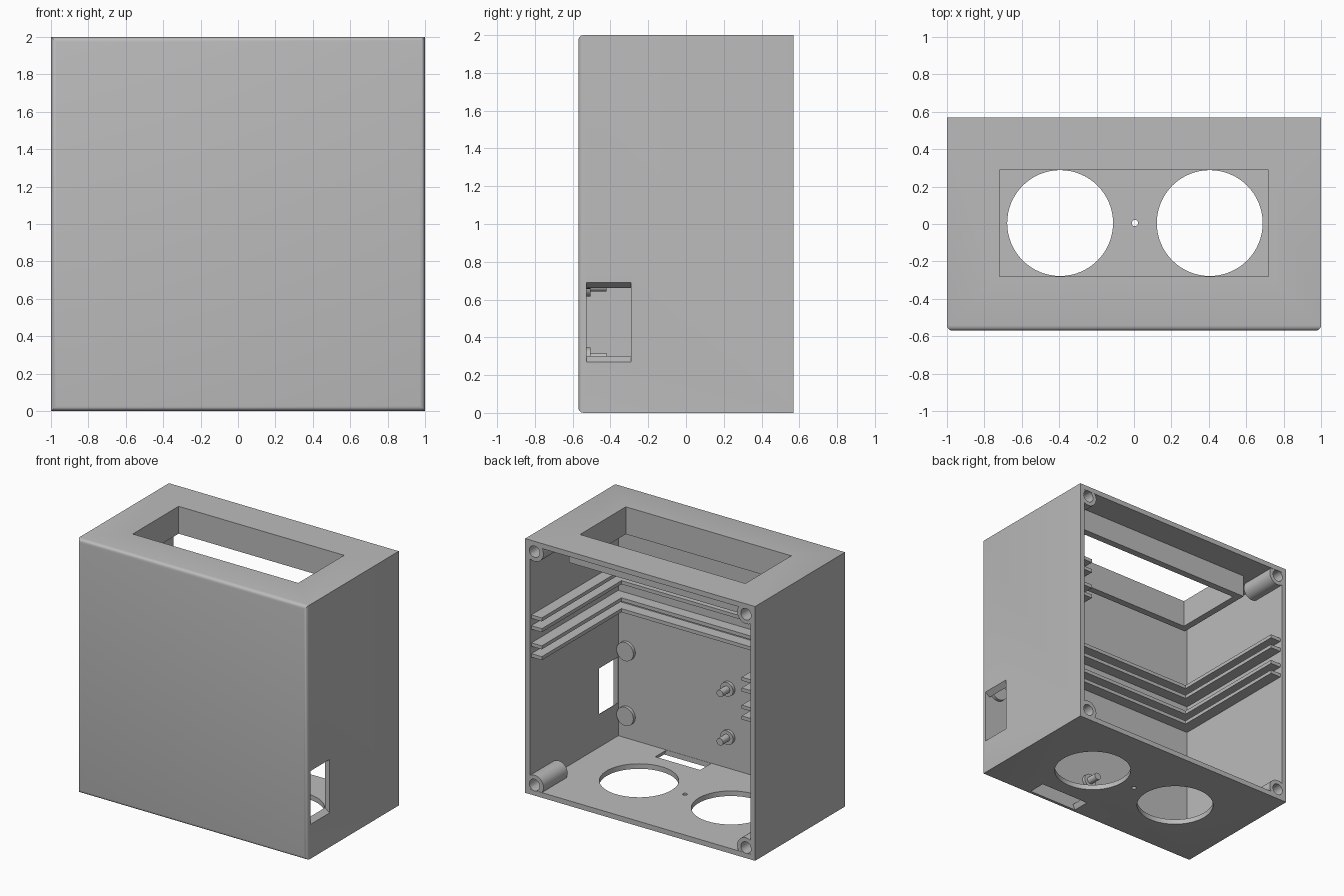
import bpy, bmesh, math
from mathutils import Matrix, Vector

if "Cube" in bpy.data.objects:
    bpy.data.objects.remove(bpy.data.objects["Cube"], do_unlink=True)

GREY = (0.5, 0.5, 0.5, 1)
mat = bpy.data.materials.new("plain grey")
mat.use_nodes = True
mat.diffuse_color = GREY
mat.node_tree.nodes["Principled BSDF"].inputs["Base Color"].default_value = GREY


def make(name, bm):
    bmesh.ops.recalc_face_normals(bm, faces=bm.faces)
    mesh = bpy.data.meshes.new(name)
    bm.to_mesh(mesh)
    bm.free()
    ob = bpy.data.objects.new(name, mesh)
    mesh.materials.append(mat)
    bpy.context.collection.objects.link(ob)
    return ob


def box_mesh(lo, hi):
    bm = bmesh.new()
    lo, hi = Vector(lo), Vector(hi)
    size = Matrix.Diagonal((*(hi - lo), 1))
    bmesh.ops.create_cube(bm, size=1, matrix=Matrix.Translation((lo + hi) / 2) @ size)
    return bm


def box(name, lo, hi):
    return make(name, box_mesh(lo, hi))


def cylinder(name, start, axis, length, radius, sides=48):
    bm = bmesh.new()
    axis = Vector(axis)
    turn = axis.to_track_quat('Z', 'Y').to_matrix().to_4x4()
    place = Matrix.Translation(Vector(start) + axis * length / 2) @ turn
    bmesh.ops.create_cone(bm, cap_ends=True, segments=sides, radius1=radius,
                          radius2=radius, depth=length, matrix=place)
    return make(name, bm)


def combine(target, tool, operation):
    mod = target.modifiers.new("combine", 'BOOLEAN')
    mod.operation, mod.object, mod.solver = operation, tool, 'EXACT'
    bpy.context.view_layer.objects.active = target
    bpy.ops.object.modifier_apply(modifier=mod.name)
    bpy.data.objects.remove(tool, do_unlink=True)


def cut(tool):
    combine(case, tool, 'DIFFERENCE')


def add(tool):
    combine(case, tool, 'UNION')


W, D, H, T = 1.0, 0.57, 2.0, 0.04      # half width, half depth, height, wall

# Case: box with rounded front edges, hollowed from the back
bm = box_mesh((-W, -D, 0), (W, D, H))
edges = [e for e in bm.edges if all(v.co.y < 0 for v in e.verts)]
bmesh.ops.bevel(bm, geom=edges, offset=0.028, segments=4, profile=0.5, affect='EDGES')
case = make("case", bm)
cut(box("cavity", (-W + T, -D + T, T), (W - T, D + 0.1, H - T)))

# Collar hanging below the top window
add(box("collar", (-0.775, -0.335, 1.785), (0.775, 0.345, H - 0.02)))
cut(box("window", (-0.72, -0.28, 1.7), (0.72, 0.29, H + 0.1)))

# Corner screw bosses with blind pilot holes
corners = [(x, z) for x in (-0.92, 0.92) for z in (0.082, H - 0.082)]
for x, z in corners:
    add(cylinder("boss", (x, D - 0.002, z), (0, -1, 0), 0.3, 0.077))
for x, z in corners:
    cut(cylinder("pilot", (x, D + 0.05, z), (0, -1, 0), 0.3, 0.045, 32))

# Round floor openings and the small centre hole
for x, r in ((-0.395, 0.283), (0.405, 0.283), (0.005, 0.017)):
    cut(cylinder("floor_hole", (x, 0.005, -0.05), (0, 0, 1), 0.15, r, 64))

# Side port: flares outwards in height
bm = box_mesh((0.92, -0.528, 0.255), (1.02, -0.29, 0.705))
for v in bm.verts:
    if v.co.x < 1:
        v.co.z += 0.075 if v.co.z < 0.48 else -0.075
cut(make("side_port", bm))

# Floor port: flares outwards in width
bm = box_mesh((0.12, -0.528, -0.02), (0.57, -0.39, 0.08))
for v in bm.verts:
    if v.co.z > 0:
        v.co.x += 0.05 if v.co.x < 0.34 else -0.05
cut(make("floor_port", bm))


# Ribs wrapping three walls; each pair forms a panel slot
def rib(name, z, thick=0.028, reach=0.09):
    xo, yo, back = W - T + 0.01, -D + T - 0.01, 0.55
    xi, yi = W - T - reach, -D + T + reach
    path = [(-xo, back), (-xo, yo), (xo, yo), (xo, back),
            (xi, back), (xi, yi), (-xi, yi), (-xi, back)]
    bm = bmesh.new()
    face = bm.faces.new([bm.verts.new((x, y, z)) for x, y in path])
    new = bmesh.ops.extrude_face_region(bm, geom=[face])["geom"]
    top = [v for v in new if isinstance(v, bmesh.types.BMVert)]
    bmesh.ops.translate(bm, verts=top, vec=(0, 0, thick))
    return make(name, bm)


for label, z in (("lower", 1.07), ("upper", 1.29)):
    rib(label + "_slot_bottom_rib", z)
    rib(label + "_slot_top_rib", z + 0.085)

# Board supports on the inside of the front wall
inner = -D + T - 0.005
parts = []
for label, pin_z, pad_z in (("lower", 0.29, 0.22), ("upper", 0.67, 0.73)):
    parts += [
        cylinder(label + "_pad", (0.885, inner, pad_z), (0, 1, 0), 0.03, 0.073),
        cylinder(label + "_standoff", (0.0, inner, pin_z), (0, 1, 0), 0.03, 0.055),
        cylinder(label + "_pin", (0.0, inner, pin_z), (0, 1, 0), 0.115, 0.028, 32)]

# Smooth the round surfaces and keep the corners crisp
bpy.ops.object.select_all(action='DESELECT')
for ob in [case] + parts:
    ob.select_set(True)
bpy.context.view_layer.objects.active = case
bpy.ops.object.shade_smooth_by_angle(angle=math.radians(32))
